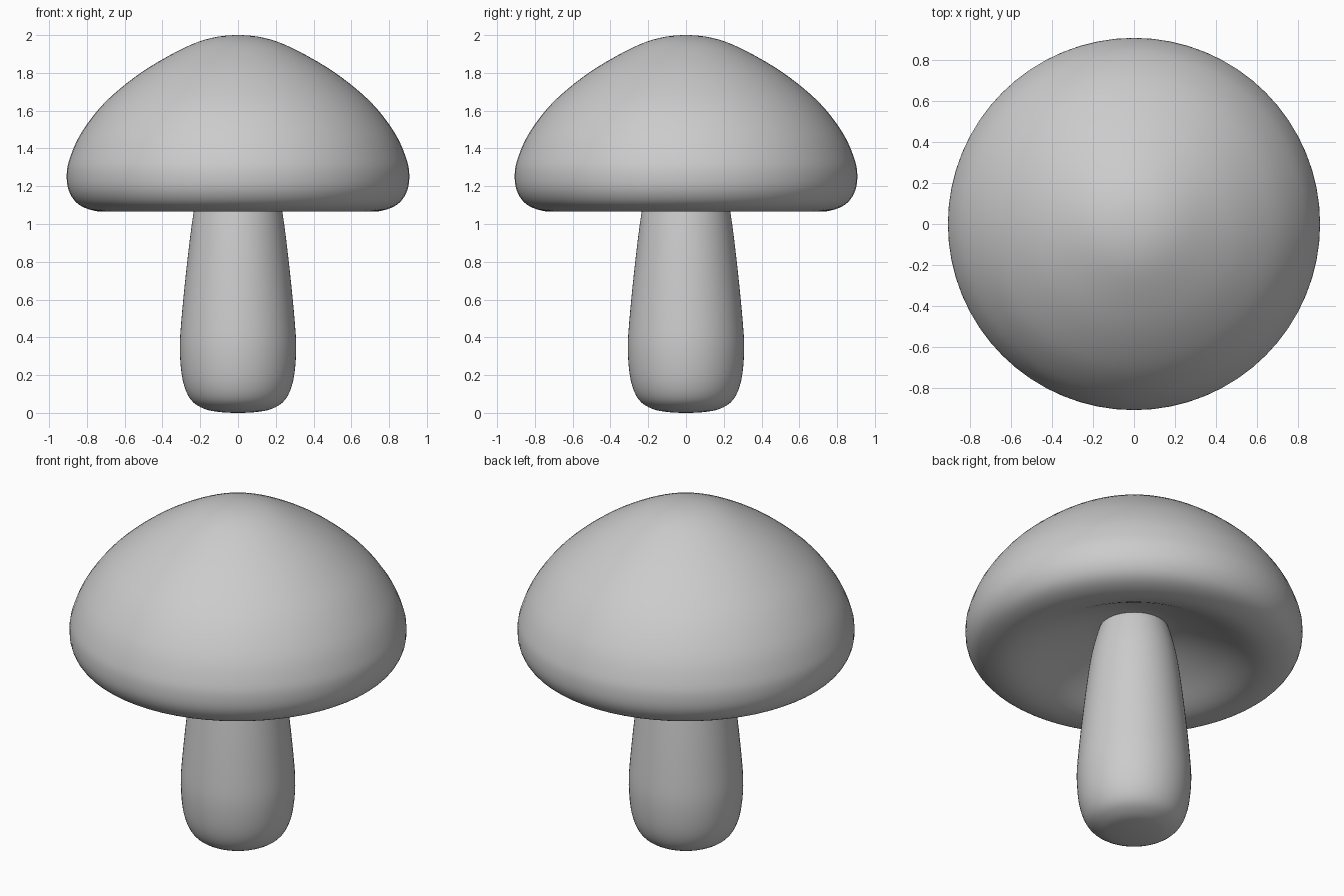
import bpy, bmesh, math
from mathutils import Vector

if "Cube" in bpy.data.objects:
    bpy.data.objects.remove(bpy.data.objects["Cube"])

SEGMENTS = 64


def smooth_profile(points, steps=4):
    """Catmull-Rom curve through (radius, height) points."""
    p = [Vector(q) for q in points]
    p = [Vector((-p[1].x, p[1].y))] + p + [Vector((-p[-2].x, p[-2].y))]
    out = []
    for i in range(1, len(p) - 2):
        a, b, c, d = p[i - 1:i + 3]
        for s in range(steps):
            t = s / steps
            out.append(0.5 * (2 * b + (c - a) * t + (2 * a - 5 * b + 4 * c - d) * t ** 2
                              + (3 * b - a - 3 * c + d) * t ** 3))
    return out + [p[-2]]


def lathe(name, points):
    """Spin a profile that starts and ends on the z axis."""
    bm = bmesh.new()
    verts = [bm.verts.new((max(q.x, 0), 0, q.y)) for q in smooth_profile(points)]
    edges = [bm.edges.new(pair) for pair in zip(verts, verts[1:])]
    bmesh.ops.spin(bm, geom=verts + edges, cent=(0, 0, 0), axis=(0, 0, 1),
                   angle=math.tau, steps=SEGMENTS)
    bmesh.ops.remove_doubles(bm, verts=bm.verts, dist=1e-4)
    bmesh.ops.recalc_face_normals(bm, faces=bm.faces)
    for f in bm.faces:
        f.smooth = True
    mesh = bpy.data.meshes.new(name)
    bm.to_mesh(mesh)
    bm.free()
    obj = bpy.data.objects.new(name, mesh)
    bpy.context.collection.objects.link(obj)
    return obj


# Domed cap with a rounded lip and hollow underside
lathe("cap", [(0, 2.0), (0.14, 1.985), (0.28, 1.935), (0.47, 1.83), (0.62, 1.72),
              (0.74, 1.605), (0.84, 1.465), (0.893, 1.34), (0.907, 1.26),
              (0.897, 1.18), (0.857, 1.115), (0.79, 1.078), (0.70, 1.065),
              (0.60, 1.09), (0.45, 1.165), (0.30, 1.23), (0.18, 1.265), (0, 1.28)])

# Tapered stem, bulging near the foot, reaching up into the cap
lathe("stem", [(0, 0.0), (0.10, 0.005), (0.18, 0.022), (0.25, 0.07), (0.292, 0.17),
               (0.308, 0.33), (0.299, 0.50), (0.27, 0.79), (0.237, 1.05),
               (0.205, 1.20), (0.17, 1.29), (0.09, 1.32), (0, 1.325)])
